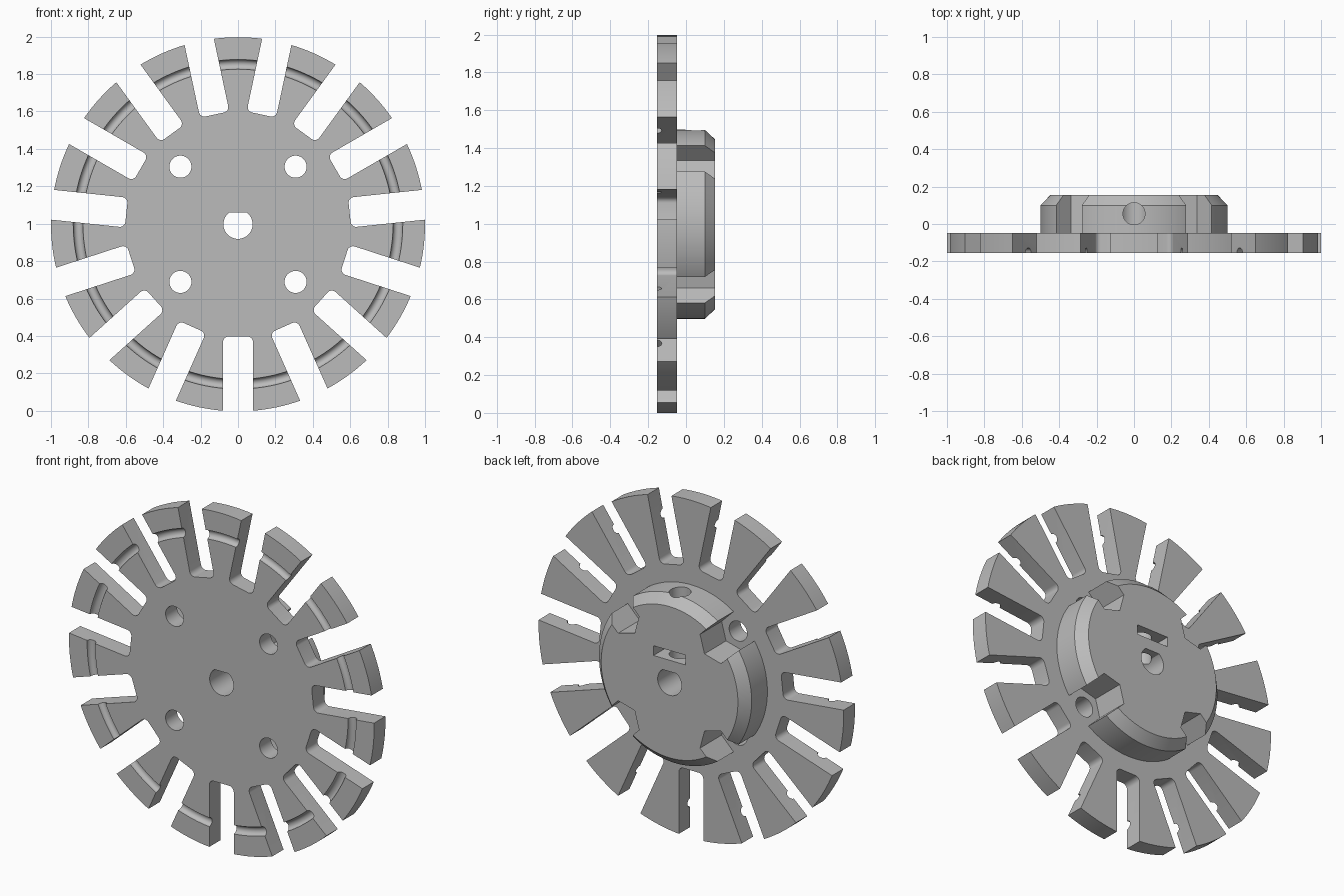
import bpy, bmesh, math
from mathutils import Vector

if "Cube" in bpy.data.objects:
    bpy.data.objects.remove(bpy.data.objects["Cube"])

CZ = 0.997                            # height of the wheel axis
FRONT, SEAM, CHAMFER, BACK = -0.154, -0.048, 0.10, 0.154
TEETH = 15
BOLT = 0.308                          # bolt hole offset in x and z

grey = bpy.data.materials.new("grey")
grey.diffuse_color = (0.5, 0.5, 0.5, 1)
grey.use_nodes = True
grey.node_tree.nodes["Principled BSDF"].inputs["Base Color"].default_value = grey.diffuse_color


def circle(r, n, cx=0, cz=0, start=0.0):
    return [(cx + r * math.cos(start + i * math.tau / n),
             cz + r * math.sin(start + i * math.tau / n)) for i in range(n)]


def loft(name, solids):
    """Each solid is a list of (y, outline) rings, capped at both ends."""
    bm = bmesh.new()
    for rings in solids:
        rows = [[bm.verts.new((x, y, z + CZ)) for x, z in pts] for y, pts in rings]
        for a, b in zip(rows, rows[1:]):
            for i in range(len(a)):
                j = (i + 1) % len(a)
                bm.faces.new((a[i], a[j], b[j], b[i]))
        bm.faces.new(rows[0])
        bm.faces.new(rows[-1])
    bmesh.ops.recalc_face_normals(bm, faces=bm.faces)
    mesh = bpy.data.meshes.new(name)
    bm.to_mesh(mesh)
    bm.free()
    ob = bpy.data.objects.new(name, mesh)
    bpy.context.collection.objects.link(ob)
    mesh.materials.append(grey)
    return ob


def prisms(name, outlines, y0=-0.4, y1=0.4):
    return loft(name, [[(y0, p), (y1, p)] for p in outlines])


def combine(target, tool, operation='DIFFERENCE'):
    mod = target.modifiers.new("cut", 'BOOLEAN')
    mod.operation, mod.solver, mod.object = operation, 'EXACT', tool
    bpy.ops.object.select_all(action='DESELECT')
    bpy.context.view_layer.objects.active = target
    target.select_set(True)
    bpy.ops.object.modifier_apply(modifier=mod.name)
    bpy.data.objects.remove(tool, do_unlink=True)


def slot(angle, half=0.08, inner=0.6, r=0.03, n=6):
    """Radial slot with rounded inner corners."""
    pts = [(1.2, half)]
    for k in range(n + 1):
        t = math.pi / 2 * (1 + k / n)
        pts.append((inner + r + r * math.cos(t), half - r + r * math.sin(t)))
    pts += [(u, -v) for u, v in reversed(pts)]
    c, s = math.cos(angle), math.sin(angle)
    return [(u * c - v * s, u * s + v * c) for u, v in pts]


corners = [(sx * BOLT, sz * BOLT) for sx in (-1, 1) for sz in (-1, 1)]

# Slotted disc with a round groove on its front face
wheel = prisms("slotted_wheel", [circle(1, 180)], FRONT, SEAM)
combine(wheel, prisms("slots", [slot(-math.pi / 2 + i * math.tau / TEETH)
                                for i in range(TEETH)]))
bpy.ops.mesh.primitive_torus_add(location=(0, FRONT, CZ), rotation=(math.pi / 2, 0, 0),
                                 major_radius=0.855, minor_radius=0.026,
                                 major_segments=180, minor_segments=20)
combine(wheel, bpy.context.object)

# Chamfered hub with hexagonal nut pockets, sunk slightly into the disc
hub = loft("hub", [[(-0.1, circle(0.5, 128)), (CHAMFER, circle(0.5, 128)),
                    (BACK, circle(0.448, 128))]])
combine(hub, prisms("nut_pockets", [circle(0.112, 6, x, z, math.atan2(z, x))
                                    for x, z in corners]))

# Set-screw nut slot and radial screw hole
combine(hub, prisms("nut_slot", [[(-0.105, 0.13), (0.105, 0.13),
                                  (0.105, 0.188), (-0.105, 0.188)]]))
bpy.ops.mesh.primitive_cylinder_add(vertices=40, radius=0.059, depth=0.6,
                                    location=(0, 0.055, CZ + 0.33))
combine(hub, bpy.context.object)
combine(wheel, hub, 'UNION')

# Bolt holes and D-shaped shaft hole
shaft = [(x, min(z, 0.063)) for x, z in circle(0.078, 48)]
flat = [p for p in shaft if p[1] >= 0.063]
shaft = [p for p in shaft if p not in flat[1:-1]]
combine(wheel, prisms("holes", [circle(0.059, 40, x, z) for x, z in corners] + [shaft]))

wheel.data.materials.clear()
wheel.data.materials.append(grey)
for p in wheel.data.polygons:
    p.material_index = 0
bpy.ops.object.select_all(action='DESELECT')
wheel.select_set(True)
bpy.context.view_layer.objects.active = wheel
bpy.ops.object.shade_smooth_by_angle(angle=math.radians(25))
